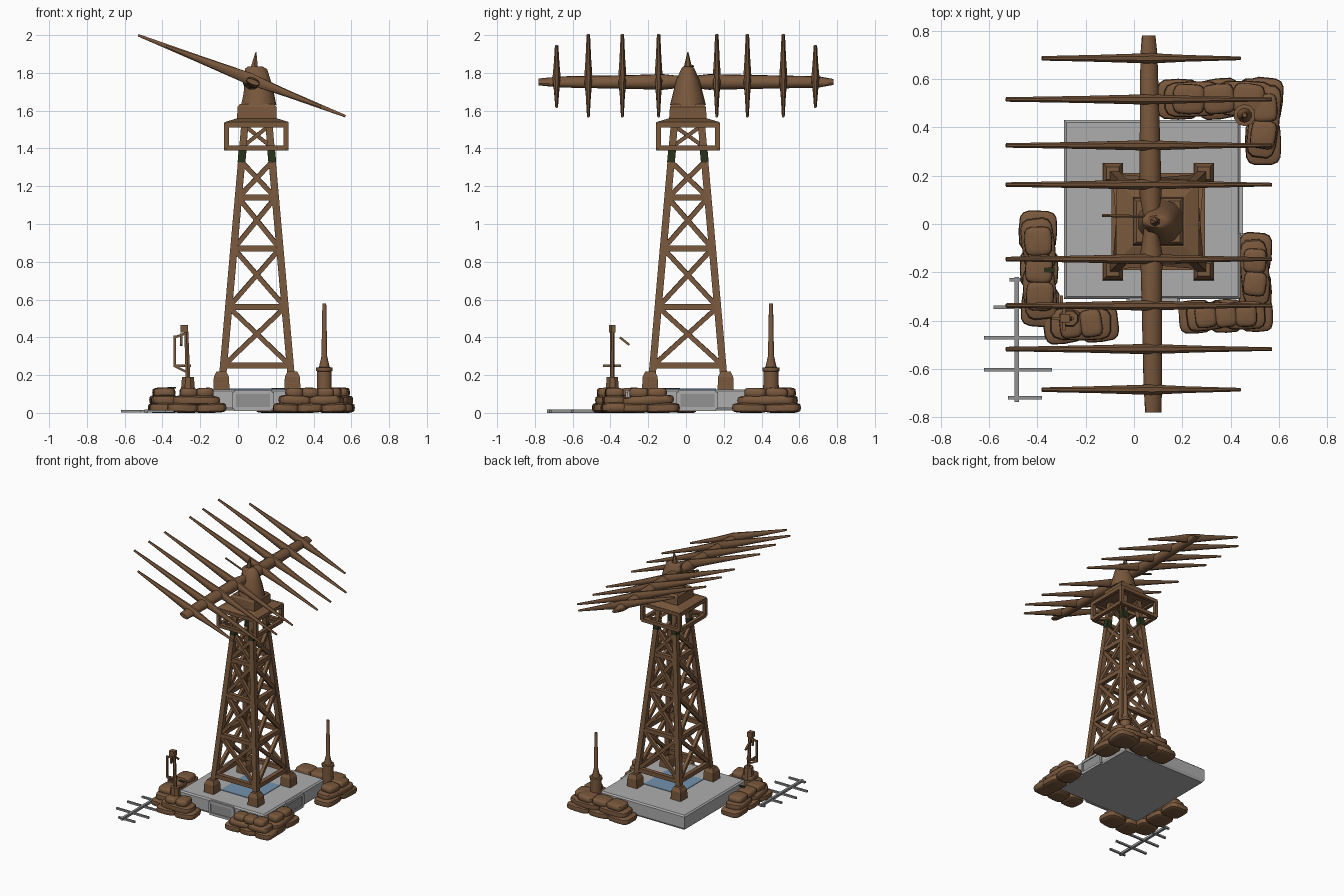
import bpy, bmesh, math, random
from mathutils import Vector, Matrix

if "Cube" in bpy.data.objects:
    bpy.data.objects.remove(bpy.data.objects["Cube"])

random.seed(4)
CX, CY = 0.10, 0.01          # tower axis
X, Y, Z = Vector((1, 0, 0)), Vector((0, 1, 0)), Vector((0, 0, 1))


def material(name, rgb):
    m = bpy.data.materials.new(name)
    m.diffuse_color = (*rgb, 1)
    m.use_nodes = True
    m.node_tree.nodes["Principled BSDF"].inputs["Base Color"].default_value = m.diffuse_color
    return m


BROWN = material("rust_brown", (0.19, 0.097, 0.046))
GREY = material("concrete_grey", (0.42, 0.42, 0.42))
STEEL = material("steel_grey", (0.29, 0.29, 0.29))
BLUE = material("pool_blue", (0.17, 0.29, 0.42))
GREEN = material("dark_green", (0.02, 0.03, 0.01))


def finish(name, bm, mat, smooth=False):
    bmesh.ops.recalc_face_normals(bm, faces=bm.faces)
    me = bpy.data.meshes.new(name)
    bm.to_mesh(me)
    bm.free()
    me.materials.append(mat)
    ob = bpy.data.objects.new(name, me)
    bpy.context.collection.objects.link(ob)
    if smooth:
        bpy.ops.object.select_all(action='DESELECT')
        ob.select_set(True)
        bpy.context.view_layer.objects.active = ob
        bpy.ops.object.shade_smooth_by_angle(angle=math.radians(45))
    return ob


def add_loft(bm, stations, n, u, v):
    """stations: (centre, half size along u, half size along v); n=4 gives true boxes"""
    k = math.sqrt(2) if n == 4 else 1
    off = math.pi / n
    rings = []
    for c, a, b in stations:
        c = Vector(c)
        rings.append([bm.verts.new(c + u * a * k * math.cos(off + 2 * math.pi * i / n)
                                   + v * b * k * math.sin(off + 2 * math.pi * i / n)) for i in range(n)])
    for r, s in zip(rings, rings[1:]):
        for i in range(n):
            j = (i + 1) % n
            bm.faces.new((r[i], r[j], s[j], s[i]))
    bm.faces.new(rings[0])
    bm.faces.new(rings[-1])


def loft(name, stations, n, mat, u=X, v=Y, smooth=False):
    bm = bmesh.new()
    add_loft(bm, stations, n, u, v)
    return finish(name, bm, mat, smooth)


def beams(name, pairs, r, mat, n=4):
    bm = bmesh.new()
    for p, q in pairs:
        p, q = Vector(p), Vector(q)
        d = (q - p).normalized()
        u = d.cross(X if abs(d.z) > 0.9 else Z).normalized()
        add_loft(bm, [(p, r, r), (q, r, r)], n, u, d.cross(u))
    return finish(name, bm, mat)


# --- concrete slab with framed hatches on front and right ---
loft("base_slab", [((0.075, 0.06, 0.012), 0.355, 0.36), ((0.075, 0.06, 0.03), 0.365, 0.37),
                   ((0.075, 0.06, 0.115), 0.365, 0.37), ((0.075, 0.06, 0.125), 0.355, 0.36)], 4, GREY)
loft("blue_floor_plate", [((CX, CY, 0.122), 0.15, 0.15), ((CX, CY, 0.129), 0.15, 0.15)], 4, BLUE)


def hatch(name, o, side):
    a, b = o - side * 0.1, o + side * 0.1
    lo, hi = Z * 0.02, Z * 0.11
    beams(name + "_frame", [(a + lo, b + lo), (a + hi, b + hi), (a + lo, a + hi), (b + lo, b + hi)], 0.01, GREY)
    n = side.cross(Z)
    loft(name + "_panel", [(o + Z * 0.065 - n * 0.004, 0.09, 0.04), (o + Z * 0.065 + n * 0.004, 0.09, 0.04)],
         4, STEEL, side, Z)


hatch("front_hatch", Vector((0.08, -0.31, 0)), X)
hatch("right_hatch", Vector((0.44, 0.06, 0)), Y)

# --- tower: feet, legs, rings, cross braces ---
SIGNS = [(-1, -1), (1, -1), (1, 1), (-1, 1)]


def corner(i, z):
    h = 0.181 + (0.075 - 0.181) * (z - 0.2) / 1.2
    sx, sy = SIGNS[i % 4]
    return Vector((CX + sx * h, CY + sy * (h + 0.008), z))


for sx, sy in SIGNS:
    c = Vector((CX + sx * 0.188, CY + sy * 0.2, 0))
    loft("tower_foot", [(c + Z * 0.1, 0.044, 0.044), (c + Z * 0.19, 0.04, 0.04), (c + Z * 0.22, 0.026, 0.026)], 4, BROWN)
beams("tower_legs", [(corner(i, 0.18), corner(i, 1.54)) for i in range(4)], 0.019, BROWN)
beams("leg_clamps", [(corner(i, 1.325), corner(i, 1.39)) for i in range(4)], 0.0205, GREEN)
levels = [0.25, 0.56, 0.87, 1.14]
beams("tower_rings", [(corner(i, z), corner(i + 1, z)) for z in levels for i in range(4)], 0.016, BROWN)
levels.append(1.33)
beams("tower_braces", [(corner(i + a, z0), corner(i + 1 - a, z1))
                       for z0, z1 in zip(levels, levels[1:]) for i in range(4) for a in (0, 1)], 0.0125, BROWN)


# --- platform cage and deck ---
def cage(i, z):
    sx, sy = SIGNS[i % 4]
    return Vector((CX - 0.003 + sx * 0.158, CY + sy * 0.156, z))


beams("platform_rails", [(cage(i, z), cage(i + 1, z)) for z in (1.403, 1.525) for i in range(4)], 0.013, BROWN)
beams("platform_posts", [(cage(i, 1.4), cage(i, 1.53)) for i in range(4)], 0.013, BROWN)
beams("platform_struts", [(corner(i, 1.41), corner(i + 1, 1.52)) for i in range(4)]
      + [(corner(i, 1.403), cage(i, 1.403)) for i in range(4)], 0.01, BROWN)
loft("platform_deck", [((CX, CY, 1.525), 0.168, 0.166), ((CX, CY, 1.54), 0.168, 0.166),
                       ((CX, CY, 1.558), 0.11, 0.105)], 4, BROWN)
loft("housing", [((CX, CY, 1.55), 0.105, 0.1), ((CX, CY, 1.62), 0.103, 0.095),
                 ((CX, CY, 1.635), 0.09, 0.085)], 4, BROWN)
loft("turret", [((CX + dx, CY, z), a, b) for dx, z, a, b in
                [(0.01, 1.63, 0.098, 0.095), (0.01, 1.69, 0.085, 0.08), (0.005, 1.76, 0.072, 0.062),
                 (-0.005, 1.82, 0.062, 0.036), (-0.01, 1.835, 0.04, 0.025)]], 10, BROWN, smooth=True)
loft("turret_spike", [((0.085, CY, 1.82), 0.024, 0.024), ((0.095, CY, 1.91), 0.003, 0.003)], 6, BROWN)

# --- tilted antenna array ---
D = Vector((1.1, 0, -0.43)).normalized()
P = Y.cross(D).normalized()
loft("antenna_spine", [((0.07 - 0.012 * y, y, 1.752), a, b) for y, a, b in
                       [(-0.78, 0.036, 0.014), (-0.66, 0.04, 0.028), (-0.3, 0.044, 0.036), (-0.12, 0.046, 0.042),
                        (0.0, 0.026, 0.03), (0.12, 0.046, 0.042), (0.3, 0.044, 0.038), (0.7, 0.036, 0.03),
                        (0.78, 0.03, 0.012)]], 10, BROWN, D, P, True)
for y in (-0.685, -0.517, -0.337, -0.145, 0.163, 0.325, 0.515, 0.685):
    short = abs(y) > 0.6
    c = Vector((0.03, y, 1.781)) if short else Vector((0.02, y, 1.785))
    half = 0.44 if short else 0.589
    loft("antenna_element", [(c - D * half, 0.01, 0.007), (c - D * half * 0.4, 0.016, 0.021),
                             (c + D * 0.04, 0.023, 0.034), (c + D * half * 0.45, 0.015, 0.02),
                             (c + D * half, 0.008, 0.007)], 8, BROWN, Y, P, True)
beams("turret_probe", [((-0.13, 0.035, 1.835), (0.07, 0.03, 1.765))], 0.007, BROWN, 6)


# --- sandbag walls ---
def bag(bm, c, ang, l, w, h):
    geo = bmesh.ops.create_uvsphere(bm, u_segments=14, v_segments=8, radius=1)
    rot = Matrix.Rotation(ang, 3, 'Z') @ Matrix.Rotation(random.uniform(-0.06, 0.06), 3, 'Y')
    for v in geo["verts"]:                       # squash the ball towards a pillow
        s = [math.copysign(abs(t) ** 0.5, t) for t in v.co]
        v.co = c + rot @ Vector((s[0] * l / 2, s[1] * w / 2, s[2] * h / 2))
        v.co.z = max(v.co.z, 0)


def wall(name, p, q, width, layers=3):
    bm = bmesh.new()
    p, q = Vector((*p, 0)), Vector((*q, 0))
    d = q - p
    ang = math.atan2(d.y, d.x)
    for k in range(layers):
        n = max(2, round(d.length / 0.15)) - (k % 2)
        run = d.length - 0.065 * k
        for i in range(n):
            t = 0.5 + ((i + 0.5) / n - 0.5) * run / d.length
            c = p + d * t + Z * (0.026 + 0.04 * k)
            bag(bm, c, ang + random.uniform(-0.12, 0.12), run / n * 1.08, width - 0.022 * k, 0.054)
    finish(name, bm, BROWN, True)


wall("sandbags_left_side", (-0.40, 0.05), (-0.385, -0.42), 0.16)
wall("sandbags_left_front", (-0.37, -0.42), (-0.07, -0.405), 0.16)
wall("sandbags_right_front", (0.19, -0.385), (0.57, -0.375), 0.14)
wall("sandbags_right_side", (0.50, -0.36), (0.50, -0.04), 0.14)
wall("sandbags_back", (0.10, 0.515), (0.60, 0.52), 0.17)
wall("sandbags_back_side", (0.53, 0.25), (0.545, 0.60), 0.15)
loft("moss_patch", [((-0.35, -0.19, 0.130), 0.022, 0.01), ((-0.35, -0.19, 0.137), 0.022, 0.01)], 4, GREEN)

# --- lantern post, front left ---
lx, ly = -0.265, -0.39
loft("lantern_base", [((lx, ly, 0.1), 0.042, 0.04), ((lx, ly, 0.19), 0.034, 0.032)], 8, BROWN)
loft("lantern_post", [((lx, ly, 0.19), 0.014, 0.012), ((lx - 0.01, ly, 0.46), 0.012, 0.011)], 6, BROWN)
loft("lantern_head", [((-0.285, ly, 0.425), 0.02, 0.018), ((-0.285, ly, 0.465), 0.02, 0.018)], 4, BROWN)
beams("lantern_bracket", [((-0.28, ly, 0.42), (-0.335, ly, 0.40)), ((-0.335, ly, 0.41), (-0.335, ly, 0.25)),
                          ((-0.34, ly, 0.25), (-0.26, ly, 0.21)), ((-0.29, -0.44, 0.25), (-0.29, -0.345, 0.25)),
                          ((-0.30, -0.35, 0.40), (-0.30, -0.30, 0.36)), ((-0.30, ly, 0.42), (-0.30, ly, 0.36)),
                          ((-0.34, ly, 0.25), (-0.25, ly, 0.25))], 0.006, BROWN)

# --- whip aerial, back right ---
loft("whip_aerial", [((0.457, 0.45, z), r, r) for z, r in
                     [(0.08, 0.042), (0.22, 0.04), (0.222, 0.046), (0.24, 0.046), (0.242, 0.03),
                      (0.30, 0.016), (0.57, 0.011), (0.58, 0.009)]], 10, BROWN, smooth=True)

# --- broken aerial lying on the ground ---
beams("fallen_aerial_spine", [((-0.485, -0.22, 0.009), (-0.485, -0.735, 0.009))], 0.009, STEEL)
beams("fallen_aerial_bars", [((a, y, 0.009), (b, y, 0.009)) for y, a, b in
                             [(-0.23, -0.515, -0.45), (-0.345, -0.58, -0.39), (-0.47, -0.62, -0.34),
                              (-0.603, -0.62, -0.34), (-0.718, -0.52, -0.38)]], 0.007, STEEL)
